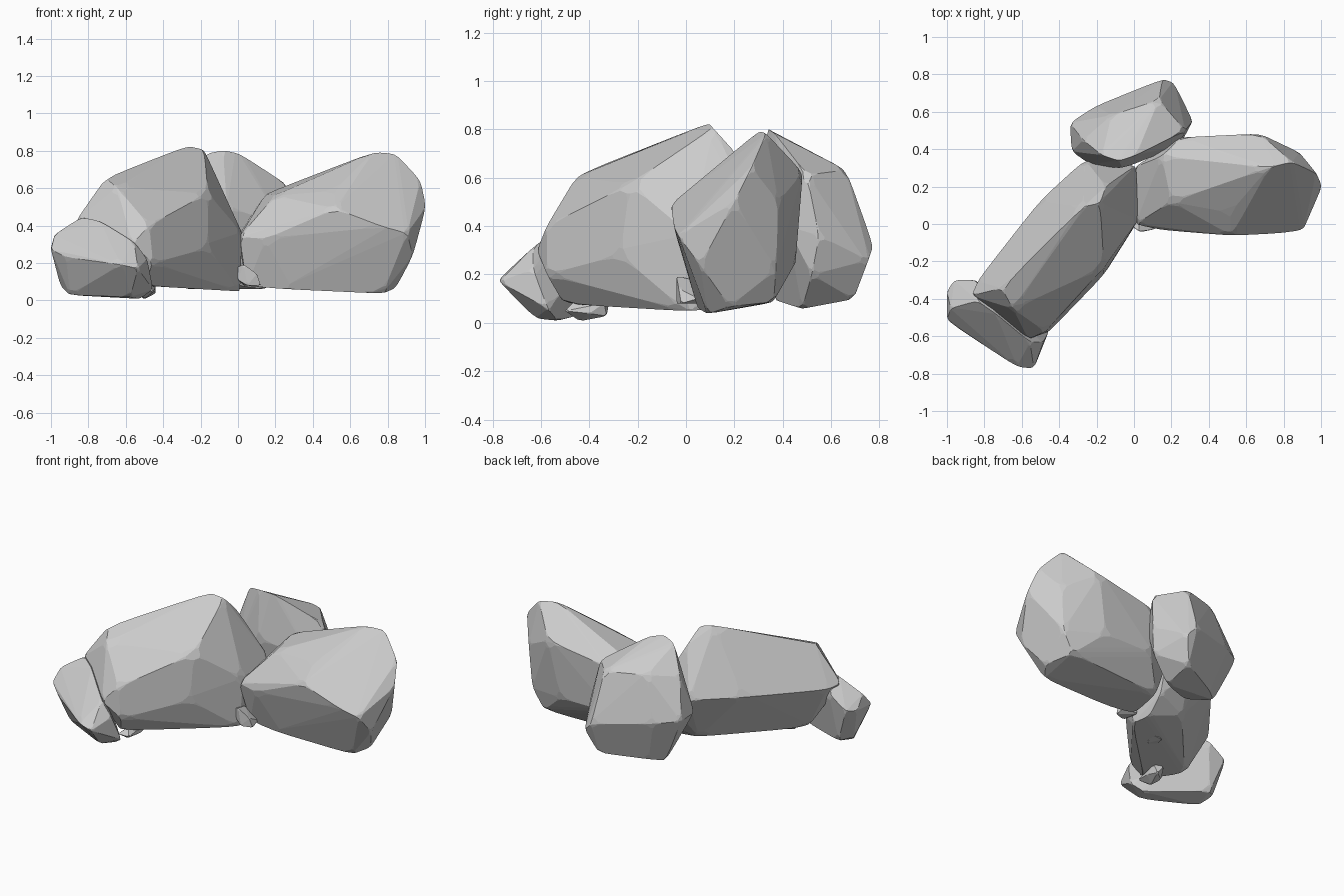
import bpy, bmesh
from mathutils import Vector


def hull(points):
    """Convex hull of a point cloud as a bmesh."""
    bm = bmesh.new()
    for p in points:
        bm.verts.new(p)
    res = bmesh.ops.convex_hull(bm, input=bm.verts[:])
    loose = {g for g in res["geom_interior"] + res["geom_unused"]
             if isinstance(g, bmesh.types.BMVert)}
    bmesh.ops.delete(bm, geom=list(loose), context='VERTS')
    return bm


def bounds(points):
    lo = [min(p[i] for p in points) for i in range(3)]
    hi = [max(p[i] for p in points) for i in range(3)]
    return lo, hi


def rock(name, points, chips=(0.16,)):
    """Hull whose corners are chipped off, refitted to its original size."""
    lo, hi = bounds(points)
    pts = [Vector(p) for p in points]
    for t in chips:
        bm = hull(pts)
        bmesh.ops.dissolve_limit(bm, angle_limit=0.06,
                                 verts=bm.verts[:], edges=bm.edges[:])
        pts = []
        for e in bm.edges:
            a, b = (v.co.copy() for v in e.verts)
            pts += [a.lerp(b, t), b.lerp(a, t)]
        bm.free()
    l2, h2 = bounds(pts)
    for p in pts:
        for i in range(3):
            p[i] = lo[i] + (p[i] - l2[i]) * (hi[i] - lo[i]) / (h2[i] - l2[i])
    bm = hull(pts)
    bmesh.ops.dissolve_limit(bm, angle_limit=0.03,
                             verts=bm.verts[:], edges=bm.edges[:])
    bmesh.ops.recalc_face_normals(bm, faces=bm.faces[:])
    me = bpy.data.meshes.new(name)
    bm.to_mesh(me)
    bm.free()
    ob = bpy.data.objects.new(name, me)
    bpy.context.collection.objects.link(ob)
    return ob


# Long boulder running from the front left to the middle
rock("left_boulder", [
    (-.86, -.38, .42), (-.82, -.29, .40), (-.70, -.34, .65), (-.64, -.45, .60),
    (-.47, -.57, .40), (-.56, -.61, .30), (-.45, -.57, .20), (-.50, -.50, .08),
    (-.66, -.32, .10), (-.16, -.23, .57), (-.27, .09, .82), (-.18, .11, .80),
    (-.15, .20, .70), (-.26, .34, .42), (-.16, .31, .30), (.01, .31, .38),
    (.02, .02, .36), (.01, 0, .05), (-.16, -.27, .28), (-.20, -.20, .06),
    (-.01, .24, .16), (-.22, .18, .11), (-.02, .12, .06), (-.50, .12, .42)],
    (.14, .2))

# Big boulder on the right, with a sloping round facet at its outer end
rock("right_boulder", [
    (.52, -.06, .49), (.51, .08, .60), (.72, .30, .79), (.84, .33, .78),
    (.97, .27, .64), (1.0, .20, .50), (.90, -.03, .36), (.75, -.05, .40),
    (.01, 0, .34), (.15, -.03, .33), (.20, .12, .56), (.15, .36, .57),
    (.25, .46, .55), (.67, .48, .62), (.88, .38, .50), (.86, .37, .22),
    (.60, .45, .25), (.25, .45, .25), (0, .30, .34), (.05, .06, .08),
    (.30, .05, .06), (.77, .09, .04), (.84, .18, .07), (.78, .36, .09),
    (.10, .32, .08), (.93, .06, .24)], (.14, .2))

# Upright boulder at the back
rock("back_boulder", [
    (-.08, .34, .80), (-.17, .37, .78), (.01, .37, .78), (.13, .66, .63),
    (.27, .50, .61), (-.27, .45, .62), (-.12, .58, .64), (.15, .77, .32),
    (.21, .75, .26), (.31, .55, .36), (-.34, .54, .38), (-.20, .63, .36),
    (-.33, .39, .38), (-.23, .32, .40), (-.06, .30, .50), (.24, .42, .40),
    (.15, .69, .10), (.28, .52, .20), (.14, .48, .06), (-.20, .50, .07),
    (-.10, .36, .10), (-.12, .56, .08)], (.14, .2))

# Small rock leaning against the front left end
rock("front_left_rock", [
    (-1.0, -.36, .28), (-.96, -.30, .29), (-.84, -.30, .37), (-.84, -.41, .44),
    (-.74, -.48, .42), (-.56, -.63, .31), (-.98, -.45, .35), (-1.0, -.51, .27),
    (-.92, -.57, .23), (-.63, -.76, .19), (-.54, -.77, .17), (-.49, -.63, .22),
    (-.46, -.57, .06), (-.53, -.53, .01), (-.58, -.62, .02), (-.90, -.47, .03),
    (-.95, -.40, .08), (-.88, -.34, .06)], (.14, .2))

# Pebbles wedged under the boulders
rock("middle_pebble", [
    (-.01, -.01, .17), (.03, -.04, .19), (.10, -.03, .14), (.12, -.02, .08),
    (.05, -.04, .08), (0, -.02, .11), (.02, .05, .17), (.11, .05, .10),
    (.03, .06, .08)])
rock("left_pebble", [
    (-.53, -.50, .05), (-.45, -.50, .05), (-.50, -.44, .01), (-.44, -.40, .04),
    (-.46, -.33, .03), (-.50, -.32, .08), (-.44, -.34, .08), (-.48, -.46, .09),
    (-.53, -.38, .03)])
rock("centre_pebble", [
    (-.28, -.12, .07), (-.22, -.14, .06), (-.20, -.06, .07), (-.26, -.05, .06),
    (-.25, -.10, .12), (-.22, -.08, .12)])
